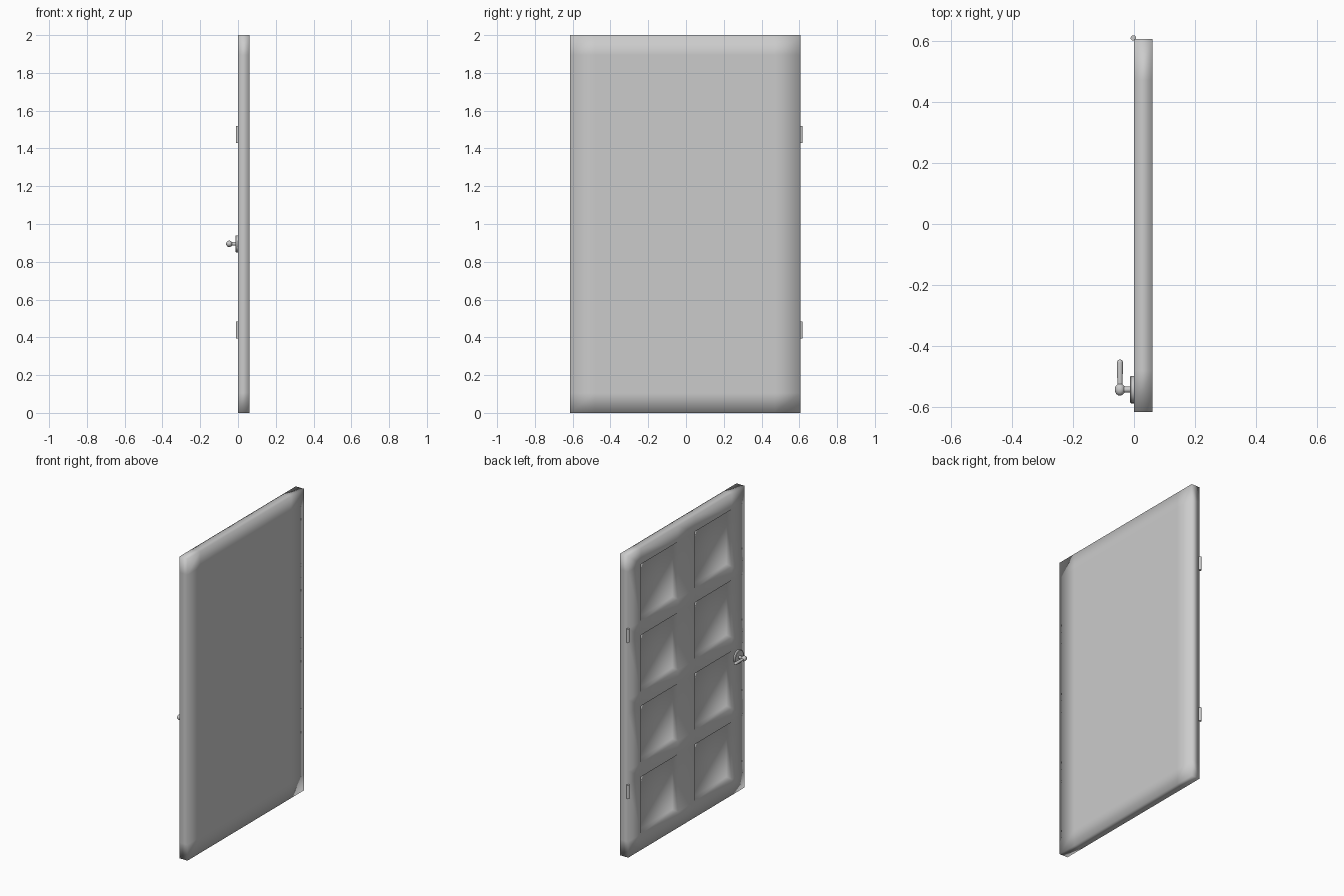
import bpy, bmesh, math
from mathutils import Matrix, Vector

if "Cube" in bpy.data.objects:
    bpy.data.objects.remove(bpy.data.objects["Cube"])

X_BACK = 0.06
YS = [-0.615, -0.481, -0.095, 0.085, 0.471, 0.605]
ZS = [0.0]
for i in range(4):
    ZS += [0.105 + i * 0.47, 0.105 + i * 0.47 + 0.38]
ZS.append(2.0)


def finish(bm, name, smooth=True, angle=None):
    bmesh.ops.recalc_face_normals(bm, faces=bm.faces)
    me = bpy.data.meshes.new(name)
    bm.to_mesh(me)
    bm.free()
    ob = bpy.data.objects.new(name, me)
    bpy.context.collection.objects.link(ob)
    for p in me.polygons:
        p.use_smooth = smooth
    if angle is not None:
        bpy.context.view_layer.objects.active = ob
        ob.select_set(True)
        bpy.ops.object.shade_smooth_by_angle(angle=math.radians(angle))
        ob.select_set(False)
    return ob


# door slab: a shared grid of rails on both faces, panels sunk on the -x side
bm = bmesh.new()
grid = {(s, j, k): bm.verts.new((s * X_BACK, y, z))
        for s in (0, 1) for j, y in enumerate(YS) for k, z in enumerate(ZS)}
ny, nz = len(YS) - 1, len(ZS) - 1
panels = []
for s in (0, 1):
    for j in range(ny):
        for k in range(nz):
            f = bm.faces.new([grid[s, j, k], grid[s, j + 1, k],
                              grid[s, j + 1, k + 1], grid[s, j, k + 1]])
            if s == 0 and j in (1, 3) and k % 2 == 1:
                panels.append(f)
for k in range(nz):
    for j in (0, ny):
        bm.faces.new([grid[0, j, k], grid[1, j, k], grid[1, j, k + 1], grid[0, j, k + 1]])
for j in range(ny):
    for k in (0, nz):
        bm.faces.new([grid[0, j, k], grid[1, j, k], grid[1, j + 1, k], grid[0, j + 1, k]])
bmesh.ops.recalc_face_normals(bm, faces=bm.faces)
bmesh.ops.inset_individual(bm, faces=panels, thickness=0.02, depth=0)
for f in panels:
    for v in f.verts:
        v.co.x += 0.03
finish(bm, "door_slab")


def lathe(name, profile, origin, axis, steps=32):
    """Revolve (radius, distance) points about an axis."""
    bm = bmesh.new()
    vs = [bm.verts.new((r, 0, h)) for r, h in profile]
    edges = [bm.edges.new(p) for p in zip(vs, vs[1:])]
    bmesh.ops.spin(bm, geom=vs + edges, cent=(0, 0, 0), axis=(0, 0, 1),
                   angle=math.tau, steps=steps)
    bmesh.ops.remove_doubles(bm, verts=bm.verts, dist=1e-5)
    rot = Vector((0, 0, 1)).rotation_difference(Vector(axis)).to_matrix().to_4x4()
    bm.transform(Matrix.Translation(origin) @ rot)
    return finish(bm, name, angle=40)


# handle: rose plate with stem, ball joint and lever
HY, HZ = -0.542, 0.895
lathe("handle_rose", [(0, 0), (0.045, 0), (0.045, 0.010), (0.042, 0.013), (0, 0.013)],
      (0, HY, HZ), (-1, 0, 0))
lathe("handle_stem", [(0, 0.01), (0.010, 0.01), (0.010, 0.045), (0, 0.045)],
      (0, HY, HZ), (-1, 0, 0), 20)
ball = [(0.017 * math.sin(a), -0.020 * math.cos(a))
        for a in (math.pi * i / 12 for i in range(13))]
lathe("handle_ball", ball, (-0.046, HY, HZ), (0, 1, 0), 24)
tip = [(0.010 * math.cos(a), 0.088 + 0.010 * math.sin(a))
       for a in (math.pi / 2 * i / 5 for i in range(6))]
lathe("handle_lever", [(0, 0), (0.008, 0.0)] + tip, (-0.046, HY, HZ), (0, 1, 0), 20)

# hinge barrels
for name, z in (("lower_hinge", 0.395), ("upper_hinge", 1.43)):
    lathe(name, [(0, 0), (0.009, 0), (0.009, 0.09), (0, 0.09)],
          (-0.002, 0.609, z), (0, 0, 1), 24)
